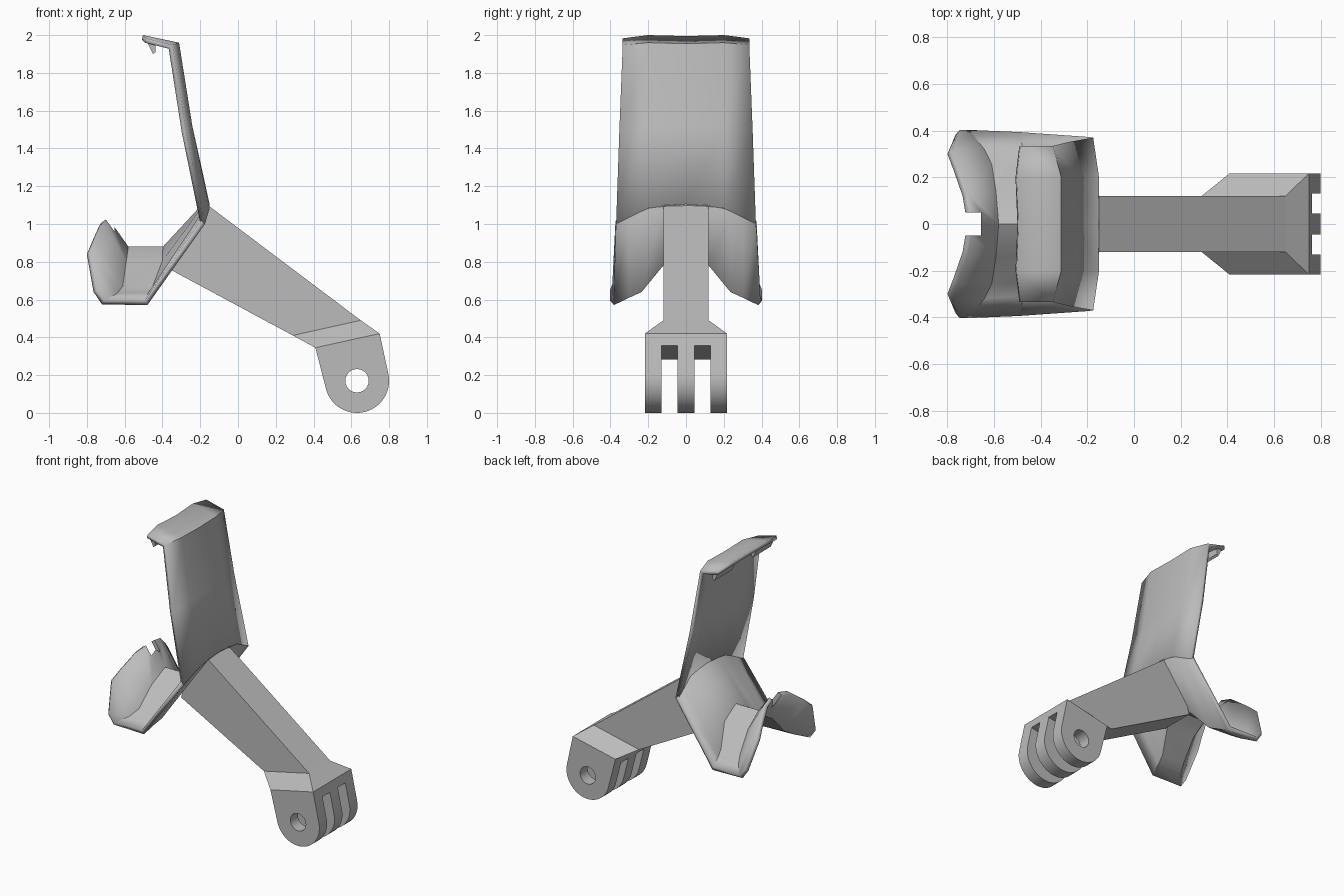
import bpy, bmesh, math
from mathutils import Vector

old = bpy.data.objects.get("Cube")
if old:
    bpy.data.objects.remove(old)

grey = bpy.data.materials.new("plain_grey")
grey.use_nodes = True
grey.diffuse_color = (0.5, 0.5, 0.5, 1)
grey.node_tree.nodes["Principled BSDF"].inputs["Base Color"].default_value = (0.5, 0.5, 0.5, 1)


def make(name, bm):
    me = bpy.data.meshes.new(name)
    bm.to_mesh(me)
    bm.free()
    ob = bpy.data.objects.new(name, me)
    bpy.context.collection.objects.link(ob)
    me.materials.append(grey)
    return ob


def prism(name, profile, y0, y1):
    """Extrude an (x, z) profile from y0 to y1."""
    bm = bmesh.new()
    face = bm.faces.new([bm.verts.new((x, y0, z)) for x, z in profile])
    ext = bmesh.ops.extrude_face_region(bm, geom=[face])
    moved = [v for v in ext["geom"] if isinstance(v, bmesh.types.BMVert)]
    bmesh.ops.translate(bm, verts=moved, vec=(0, y1 - y0, 0))
    bmesh.ops.recalc_face_normals(bm, faces=bm.faces)
    return make(name, bm)


def sheet(name, rows, thickness):
    """Skin rows of (x, y, z), given for y >= 0 and mirrored, then thicken inward."""
    bm = bmesh.new()
    grid = []
    for row in rows:
        full = [(x, -y, z) for x, y, z in row[:0:-1]] + list(row)
        grid.append([bm.verts.new(p) for p in full])
    for a, b in zip(grid, grid[1:]):
        for j in range(len(a) - 1):
            bm.faces.new((a[j], a[j + 1], b[j + 1], b[j]))
    ob = make(name, bm)
    mod = ob.modifiers.new("thickness", "SOLIDIFY")
    mod.thickness, mod.offset, mod.use_even_offset = thickness, -1, True
    return ob


def cut(ob, cutter):
    mod = ob.modifiers.new("cut", "BOOLEAN")
    mod.operation, mod.solver, mod.object = "DIFFERENCE", "EXACT", cutter
    cutter.hide_render = True
    cutter.hide_set(True)
    cutter.display_type = "WIRE"


def circle(cx, cz, r, a0, a1, n):
    return [(cx + r * math.cos(math.radians(a0 + (a1 - a0) * i / n)),
             cz + r * math.sin(math.radians(a0 + (a1 - a0) * i / n))) for i in range(n + 1)]


def smooth(ob, angle):
    bpy.ops.object.select_all(action="DESELECT")
    ob.select_set(True)
    bpy.context.view_layer.objects.active = ob
    bpy.ops.object.shade_smooth_by_angle(angle=math.radians(angle))


# Straight arm
prism("arm", [(-0.16, 1.1), (0.65, 0.49), (0.29, 0.41), (-0.37, 0.765), (-0.34, 0.87)], -0.12, 0.12)

# Flare between arm and fork
bm = bmesh.new()
for x, z, w in ((0.29, 0.41, 0.12), (0.65, 0.49, 0.12), (0.41, 0.345, 0.217), (0.75, 0.42, 0.217)):
    for side in (-1, 1):
        bm.verts.new((x, side * w, z))
bmesh.ops.convex_hull(bm, input=bm.verts)
bmesh.ops.dissolve_limit(bm, angle_limit=0.02, verts=bm.verts, edges=bm.edges)
make("flare", bm)

# Three-pronged fork with a pivot hole
fork = prism("fork", [(0.41, 0.345), (0.75, 0.42)] + circle(0.63, 0.17, 0.17, 12, -168, 24), -0.217, 0.217)
cut(fork, prism("hole_cutter", circle(0.63, 0.17, 0.062, 0, 360, 24)[:-1], -0.4, 0.4))
for y in (-0.13, 0.045):
    cut(fork, prism("slot_cutter", [(0.3, 0.255), (0.9, 0.386), (0.9, -0.1), (0.3, -0.1)], y, y + 0.085))
smooth(fork, 30)

# Saddle-shaped cradle: hooked wall, saddle and flange in one sheet
widths = (0, 0.12, 0.235, 0.3, 0.383)
wall_tip = [(-0.715, 1.02), (-0.735, 0.99), (-0.775, 0.9), (-0.8, 0.84), (-0.765, 0.64)]
wall_base = [(-0.6, 0.85), (-0.605, 0.78), (-0.62, 0.65), (-0.65, 0.61), (-0.72, 0.575)]
flange_base = [(-0.38, 0.85), (-0.385, 0.78), (-0.44, 0.64), (-0.46, 0.61), (-0.48, 0.57)]
flange_top = [(-0.15, 1.105), (-0.15, 1.098), (-0.155, 1.068), (-0.165, 1.035), (-0.175, 1.0)]
rows = [[(x, y, z) for (x, z), y in zip(r, widths)] for r in (wall_tip, wall_base, flange_base, flange_top)]
rows[-1][-1] = (-0.175, 0.37, 1.0)
cradle = sheet("cradle", rows, 0.028)
cut(cradle, prism("notch_cutter", [(-0.9, 0.9), (-0.655, 0.9), (-0.655, 1.2), (-0.9, 1.2)], -0.05, 0.05))
smooth(cradle, 35)

# Back plate with its top lip
plate = sheet("back_plate", [
    [(-0.15, 0, 1.105), (-0.15, 0.2, 1.085), (-0.175, 0.37, 1.0)],
    [(-0.242, 0, 1.52), (-0.242, 0.2, 1.52), (-0.275, 0.353, 1.49)],
    [(-0.312, 0, 1.955), (-0.312, 0.2, 1.96), (-0.347, 0.335, 1.948)],
    [(-0.495, 0, 1.995), (-0.503, 0.2, 2.0), (-0.487, 0.335, 1.983)],
], 0.024)
smooth(plate, 25)

# Catch teeth under the lip
for name, y0, y1 in (("right_tooth", -0.32, -0.12), ("left_tooth", 0.12, 0.32)):
    prism(name, [(-0.49, 1.98), (-0.45, 1.9), (-0.437, 1.91), (-0.435, 1.97)], y0, y1)
